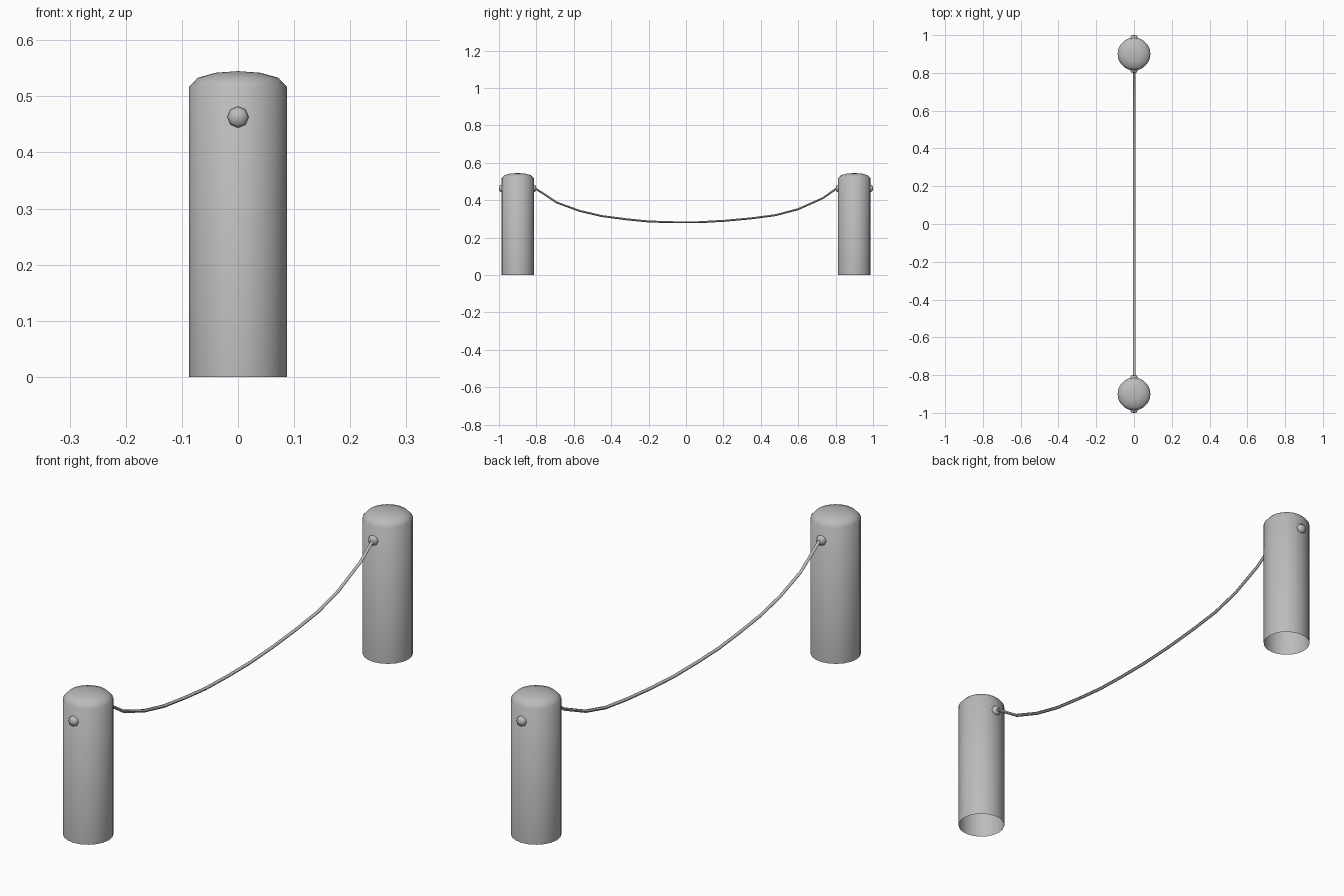
import bpy
import bmesh
import math
from mathutils import Matrix, Vector

cube = bpy.data.objects.get("Cube")
if cube:
    bpy.data.objects.remove(cube, do_unlink=True)

POST_Y = 0.9
BOLT_Z = 0.463


def make_material(name, value):
    mat = bpy.data.materials.new(name)
    mat.use_nodes = True
    colour = (value, value, value, 1)
    mat.diffuse_color = colour
    mat.node_tree.nodes["Principled BSDF"].inputs["Base Color"].default_value = colour
    return mat


grey = make_material("plain grey", 0.5)


def finish(obj, angle):
    bpy.ops.object.select_all(action="DESELECT")
    obj.select_set(True)
    bpy.context.view_layer.objects.active = obj
    bpy.ops.object.shade_smooth_by_angle(angle=math.radians(angle))


def lathe(name, profile, sides, matrix, angle):
    """Spin a (radius, height) profile round z, then place it."""
    bm = bmesh.new()
    verts = [bm.verts.new((r, 0, z)) for r, z in profile]
    edges = [bm.edges.new(pair) for pair in zip(verts, verts[1:])]
    bmesh.ops.spin(bm, geom=verts + edges, cent=(0, 0, 0), axis=(0, 0, 1),
                   angle=math.tau, steps=sides, use_duplicate=False)
    bmesh.ops.remove_doubles(bm, verts=bm.verts, dist=0.0005)
    bmesh.ops.recalc_face_normals(bm, faces=bm.faces)
    # An open shell must face away from its axis
    wall = max(bm.faces, key=lambda f: f.calc_area())
    centre = wall.calc_center_median()
    if wall.normal.dot(Vector((centre.x, centre.y, 0))) < 0:
        bmesh.ops.reverse_faces(bm, faces=bm.faces)
    bm.transform(matrix)
    mesh = bpy.data.meshes.new(name)
    bm.to_mesh(mesh)
    bm.free()
    mesh.materials.append(grey)
    obj = bpy.data.objects.new(name, mesh)
    bpy.context.collection.objects.link(obj)
    finish(obj, angle)


# Hollow posts with a domed top, each with a bolt through it
post_profile = [(0.087, 0), (0.087, 0.517), (0.072, 0.533), (0.04, 0.542), (0, 0.545)]
half_bolt = [(0.019, 0.09), (0.014, 0.098), (0, 0.1)]
bolt_profile = [(r, -z) for r, z in reversed(half_bolt)] + half_bolt
for label, side in (("front", -1), ("back", 1)):
    y = side * POST_Y
    lathe(label + "_post", post_profile, 20, Matrix.Translation((0, y, 0)), 50)
    lathe(label + "_bolt", bolt_profile, 8,
          Matrix.Translation((0, y, BOLT_Z)) @ Matrix.Rotation(math.pi / 2, 4, "X"), 60)

# Sagging rope between the bolts
rope_path = [(-0.81, 0.466), (-0.69, 0.387), (-0.57, 0.343), (-0.45, 0.315),
             (-0.32, 0.298), (-0.2, 0.286), (-0.07, 0.282), (0.07, 0.282),
             (0.21, 0.29), (0.35, 0.303), (0.48, 0.32), (0.6, 0.352),
             (0.73, 0.41), (0.81, 0.466)]
curve = bpy.data.curves.new("rope", "CURVE")
curve.dimensions = "3D"
curve.bevel_depth = 0.006
curve.bevel_resolution = 1
curve.use_fill_caps = True
spline = curve.splines.new("POLY")
spline.points.add(len(rope_path) - 1)
for point, (y, z) in zip(spline.points, rope_path):
    point.co = (0.002, y, z, 1)
curve.materials.append(grey)
rope = bpy.data.objects.new("rope", curve)
bpy.context.collection.objects.link(rope)
bpy.ops.object.select_all(action="DESELECT")
rope.select_set(True)
bpy.context.view_layer.objects.active = rope
bpy.ops.object.convert(target="MESH")
finish(bpy.context.object, 60)
